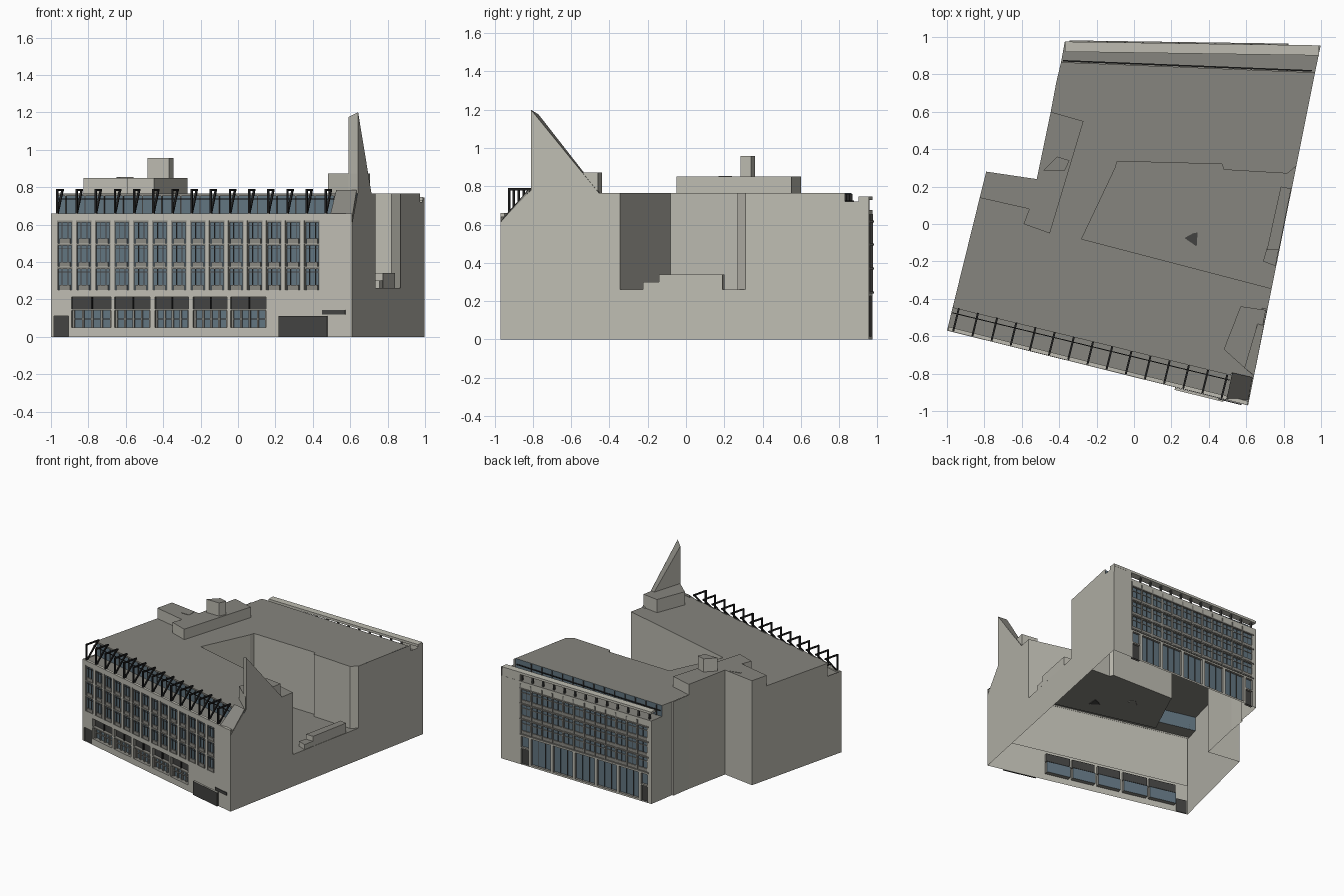
import bpy
import bmesh
from mathutils import Vector

if "Cube" in bpy.data.objects:
    bpy.data.objects.remove(bpy.data.objects["Cube"], do_unlink=True)

COLOURS = {
    "wall_stone": (0.51, 0.5, 0.44),
    "roof_grey": (0.24, 0.235, 0.21),
    "frame_grey": (0.25, 0.245, 0.22),
    "window_glass": (0.12, 0.175, 0.215),
    "dark_panel": (0.055, 0.055, 0.053),
    "black_metal": (0.015, 0.015, 0.015),
}
WALL, ROOF, FRAME, GLASS, DARK, BLACK = COLOURS
materials = {}
for mat_name, rgb in COLOURS.items():
    m = bpy.data.materials.new(mat_name)
    m.use_nodes = True
    m.diffuse_color = (*rgb, 1)
    m.node_tree.nodes["Principled BSDF"].inputs["Base Color"].default_value = (*rgb, 1)
    materials[mat_name] = m

parts = {}


def face(name, pts, mat):
    bm, slots = parts.setdefault(name, (bmesh.new(), []))
    if mat not in slots:
        slots.append(mat)
    f = bm.faces.new([bm.verts.new(p) for p in pts])
    f.material_index = slots.index(mat)


def loft(name, low, high, mat, top=None, bottom=True):
    """Solid between two matching loops, counter-clockwise from above."""
    n = len(low)
    for i in range(n):
        j = (i + 1) % n
        face(name, (low[i], low[j], high[j], high[i]), mat)
    face(name, high, top or mat)
    if bottom:
        face(name, low[::-1], mat)


def level(pts, z):
    return [(x, y, z) for x, y in pts]


def prism(name, pts, z0, z1, mat, top=None, bottom=True):
    loft(name, level(pts, z0), level(pts, z1), mat, top, bottom)


def walls(name, path, z0, z1, mat):
    for (ax, ay), (bx, by) in zip(path, path[1:]):
        face(name, ((ax, ay, z0), (bx, by, z0), (bx, by, z1), (ax, ay, z1)), mat)


def frame(a, b, u0, u1):
    """Map facade coordinates (u along, z up, d outward) to space."""
    a, b = Vector((*a, 0)), Vector((*b, 0))
    n = Vector((b.y - a.y, a.x - b.x, 0)).normalized()
    return lambda u, z, d=0.0: a.lerp(b, (u - u0) / (u1 - u0)) + n * d + Vector((0, 0, z))


def box(name, P, u0, u1, z0, z1, d0, d1, mat, top=None):
    loop = ((u0, d1), (u1, d1), (u1, d0), (u0, d0))
    loft(name, [P(u, z0, d) for u, d in loop], [P(u, z1, d) for u, d in loop], mat, top)


def facade(name, P, u0, u1, height, openings):
    """Wall with recessed openings (u0, u1, z0, z1, depth, pane material)."""
    us = sorted({round(u, 4) for o in openings for u in o[:2]} | {u0, u1})
    zs = sorted({round(z, 4) for o in openings for z in o[2:4]} | {0.0, height})
    for a, b in zip(us, us[1:]):
        for c, e in zip(zs, zs[1:]):
            u, z = (a + b) / 2, (c + e) / 2
            if not any(o[0] < u < o[1] and o[2] < z < o[3] for o in openings):
                face(name, (P(a, c), P(b, c), P(b, e), P(a, e)), WALL)
    for a, b, c, e, dep, mat in openings:
        ring = ((a, c), (b, c), (b, e), (a, e))
        for (p, q), (r, s) in zip(ring, ring[1:] + ring[:1]):
            face(name, (P(p, q), P(r, s), P(r, s, -dep), P(p, q, -dep)), FRAME)
        face(name, [P(u, z, -dep) for u, z in ring], mat)


# Plan corners
FL, FR, BR, BL = (-1.0, -0.57), (0.61, -0.97), (0.998, 0.955), (-0.37, 0.975)
SL, SR = (-0.968, -0.44), (0.638, -0.83)      # front set-back line
TR, TL = (0.968, 0.81), (-0.39, 0.865)        # back set-back line
ROOF_Z, TERRACE_Z, BACK_Z, COURT_Z = 0.765, 0.66, 0.675, 0.26
court = [(0.736, -0.345), (-0.28, -0.08), (-0.1, 0.3), (-0.09, 0.335),
         (0.47, 0.32), (0.48, 0.29), (0.82, 0.27), (0.868, 0.31)]
tower = [(-0.445, 0.6), (-0.52, 0.24), (-0.79, 0.28), (-0.825, 0.14),
         (-0.56, 0.08), (-0.59, 0.0), (-0.45, -0.05), (-0.27, 0.55)]

# Roof, courtyard and west walls
face("main_roof", level([SL, SR] + court + [TR, TL, (-0.415, 0.76)] + tower[:4], ROOF_Z), ROOF)
walls("courtyard_walls", court, COURT_Z, ROOF_Z, WALL)
face("courtyard_floor", level(court[::-1], COURT_Z), ROOF)
walls("west_walls", [BL, TL], 0, BACK_Z, WALL)
walls("west_walls", [TL, (-0.405, 0.76), (-0.42, 0.76), tower[0]], 0, ROOF_Z, WALL)
walls("west_walls", tower[:4], 0, ROOF_Z, WALL)
walls("west_walls", [tower[3], SL], 0, ROOF_Z, WALL)
walls("west_walls", [SL, FL], 0, TERRACE_Z, WALL)

# Right wall with the courtyard gap and the pointed fin
P = frame(FR, BR, FR[1], BR[1])
right_profile = [(-0.97, 0), (0.955, 0), (0.955, 0.745), (0.9, 0.745), (0.9, 0.72), (0.83, 0.72),
                 (0.83, ROOF_Z), (0.31, ROOF_Z), (0.31, COURT_Z), (-0.345, COURT_Z),
                 (-0.345, ROOF_Z), (-0.455, ROOF_Z), (-0.81, 1.2), (-0.81, 0.78), (-0.97, 0.61)]
face("right_wall", [P(y, z) for y, z in right_profile], WALL)

# Rooftop structures
prism("roof_tower", tower, ROOF_Z, 0.85, WALL, ROOF, False)
prism("chimney", [(-0.485, 0.285), (-0.37, 0.285), (-0.345, 0.34), (-0.41, 0.36)], 0.85, 0.957, WALL, ROOF, False)
prism("roof_hatch", [(-0.65, 0.22), (-0.63, 0.17), (-0.56, 0.17), (-0.56, 0.24)], 0.848, 0.853, ROOF)
prism("fin_base", [(0.48, -0.67), (0.636, -0.81), (0.705, -0.46), (0.57, -0.44)], ROOF_Z, 0.872, WALL, ROOF, False)
A, B, C, D = (0.642, -0.81), (0.59, -0.77), (0.712, -0.455), (0.685, -0.45)
face("fin", [(*B, ROOF_Z), (*A, ROOF_Z), (*A, 1.2), (*B, 1.175)], WALL)
face("fin", [(*A, 1.2), (*C, ROOF_Z), (*D, ROOF_Z), (*B, 1.175)], ROOF)
face("fin", [(*D, ROOF_Z), (*B, ROOF_Z), (*B, 1.175)], WALL)

# Boxes on the courtyard floor
prism("courtyard_box", [(0.71, -0.14), (0.775, -0.14), (0.84, 0.19), (0.785, 0.2)], COURT_Z, 0.34, WALL, ROOF, False)
prism("courtyard_step", [(0.69, -0.2), (0.757, -0.225), (0.773, -0.14), (0.71, -0.13)], COURT_Z, 0.3, WALL, ROOF, False)
prism("floor_hatch", [(0.045, 0.09), (0.08, 0.05), (0.135, 0.09), (0.1, 0.135)], 0.255, 0.264, ROOF)
prism("floor_opening", [(0.27, -0.075), (0.335, -0.12), (0.34, -0.045), (0.315, -0.05)], 0.255, 0.264, DARK)

# Front facade, with a plain inner lining behind the upper windows
P = frame(FL, FR, FL[0], FR[0])
rows = (0.25, 0.375, 0.5)
columns = [-0.968 + 0.1017 * i for i in range(14)]
bays = [(-0.89, -0.68), (-0.66, -0.47), (-0.445, -0.265), (-0.24, -0.06), (-0.04, 0.15)]
openings = [(u, u + 0.082, z, z + 0.122, 0.012, GLASS) for u in columns for z in rows]
openings += [(a, b, 0.05, 0.14, 0.035, GLASS) for a, b in bays]
openings += [(a, b, 0.148, 0.213, 0.025, DARK) for a, b in bays]
openings.append((-0.985, -0.905, 0.0, 0.11, 0.01, DARK))
facade("front_facade", P, FL[0], FR[0], TERRACE_Z, openings)
face("inner_lining", [P(u, z, -0.02) for u, z in ((-0.99, 0.23), (0.6, 0.23), (0.6, 0.65), (-0.99, 0.65))], WALL)
for u in columns:
    for z in rows:
        box("front_spandrels", P, u + 0.012, u + 0.07, z, z + 0.026, -0.011, -0.003, FRAME)
        for k in (0.0, 0.076):
            box("front_window_frames", P, u + k, u + k + 0.006, z, z + 0.122, -0.011, -0.003, FRAME)
        for k in (0.024, 0.055):
            box("front_mullions", P, u + k, u + k + 0.004, z, z + 0.112, -0.011, -0.006, DARK)
        box("front_mullions", P, u, u + 0.082, z + 0.095, z + 0.098, -0.011, -0.007, DARK)
        box("front_window_heads", P, u, u + 0.082, z + 0.112, z + 0.122, -0.011, -0.003, FRAME)
for a, b in bays:
    box("bay_frames", P, a, b, 0.092, 0.097, -0.034, -0.024, FRAME)
    for k in range(5):
        u = a + (b - a - 0.01) * k / 4
        box("bay_frames", P, u, u + 0.01, 0.05, 0.14, -0.034, -0.022, FRAME)
    box("bay_frames", P, (a + b) / 2 - 0.003, (a + b) / 2 + 0.003, 0.148, 0.213, -0.024, -0.012, BLACK)
box("garage_entrance", P, 0.22, 0.48, 0, 0.112, 0.001, 0.014, DARK, WALL)
box("entrance_canopy", P, 0.45, 0.575, 0.12, 0.143, 0.001, 0.007, DARK)

# Front roof terrace with its glazing and braced black frames
face("front_terrace", level([FL, FR, SR, SL], 0.65), ROOF)
box("front_parapet", P, -0.995, 0.605, 0.64, TERRACE_Z, -0.022, -0.001, WALL)
walls("terrace_glazing", [SL, SR], 0.65, ROOF_Z, GLASS)
S = frame(SL, SR, SL[0], SR[0])
box("terrace_glazing_head", S, -0.965, 0.52, 0.754, 0.766, 0, 0.008, FRAME, ROOF)
box("terrace_rail", S, -0.965, 0.52, 0.735, 0.74, 0.032, 0.037, BLACK)
for i in range(15):
    u, w = -0.968 + 0.1025 * i, 0.005
    box("terrace_frames", P, u - w, u + w, 0.655, 0.79, -0.016, -0.005, BLACK)
    box("terrace_frames", P, u - w, u + w, 0.779, 0.79, -0.132, -0.005, BLACK)
    lo = [P(u + s * w, 0.655, d) for s, d in ((-1, -0.005), (1, -0.005), (1, -0.018), (-1, -0.018))]
    hi = [P(u + s * w, 0.785, d) for s, d in ((-1, -0.115), (1, -0.115), (1, -0.13), (-1, -0.13))]
    loft("terrace_frames", lo, hi, BLACK)
    box("terrace_glazing_posts", S, u + 0.045, u + 0.051, 0.65, 0.754, 0, 0.006, DARK)

# Sloped end of the terrace beside the fin
loft("terrace_end", level([(0.495, -0.935), (0.607, -0.963), (0.634, -0.82), (0.525, -0.795)], 0.61),
     [(0.495, -0.935, 0.66), (0.607, -0.963, 0.62), (0.634, -0.82, 0.785), (0.525, -0.795, 0.785)], FRAME)

# Back facade, measured from its right-hand end
P = frame(BR, BL, -BR[0], -BL[0])
columns = [-0.82 + 0.0965 * i for i in range(12)]
shops = [-0.735 + 0.2 * i for i in range(5)]
openings = [(u + 0.006, u + 0.09, z, z + 0.113, 0.01, GLASS) for u in columns for z in rows]
openings += [(u + 0.012, u + 0.188, 0.015, 0.228, 0.02, GLASS) for u in shops]
openings += [(a, b, c, e, 0.02, mat) for a, b in ((-0.815, -0.745), (0.275, 0.335))
             for c, e, mat in ((0.0, 0.13, DARK), (0.14, 0.228, GLASS))]
facade("back_facade", P, -BR[0], -BL[0], BACK_Z, openings)
for u in columns:
    box("back_fins", P, u - 0.006, u + 0.006, 0.24, 0.655, 0, 0.003, FRAME)
    for z in rows:
        box("back_mullions", P, u + 0.046, u + 0.05, z, z + 0.113, -0.009, -0.004, DARK)
        box("back_spandrels", P, u + 0.006, u + 0.09, z, z + 0.026, -0.009, -0.002, FRAME)
        box("back_transoms", P, u + 0.006, u + 0.09, z + 0.08, z + 0.085, -0.009, -0.004, FRAME)
for z in rows + (0.622,):
    box("back_ledges", P, -0.825, 0.345, z - 0.01, z, 0, 0.007, FRAME)
for u in shops:
    for k in (0.068, 0.128):
        box("shop_mullions", P, u + k, u + k + 0.004, 0.015, 0.228, -0.019, -0.013, DARK)

# Back roof terrace, glazing and floating slab
face("back_terrace", level([TL, TR, BR, BL], BACK_Z), ROOF)
walls("back_glazing", [TR, TL], BACK_Z, ROOF_Z, GLASS)
T = frame(TR, TL, -TR[0], -TL[0])
box("back_glazing_rail", T, -0.95, 0.38, 0.72, 0.726, 0.004, 0.012, BLACK)
box("terrace_slab", P, -0.99, 0.368, 0.728, 0.747, -0.054, 0, WALL)
box("slab_end_wall", P, -0.99, -0.825, BACK_Z, 0.73, -0.02, -0.001, WALL)
for u in columns + [0.338]:
    box("slab_posts", P, u - 0.006, u + 0.006, BACK_Z, 0.73, -0.03, -0.015, DARK)
    box("back_glazing_posts", T, u - 0.004, u + 0.004, BACK_Z, 0.76, 0, 0.006, DARK)

# Turn the collected parts into objects
for name, (bm, slots) in parts.items():
    mesh = bpy.data.meshes.new(name)
    bmesh.ops.remove_doubles(bm, verts=bm.verts, dist=0.00001)
    bm.to_mesh(mesh)
    bm.free()
    for s in slots:
        mesh.materials.append(materials[s])
    bpy.context.collection.objects.link(bpy.data.objects.new(name, mesh))
